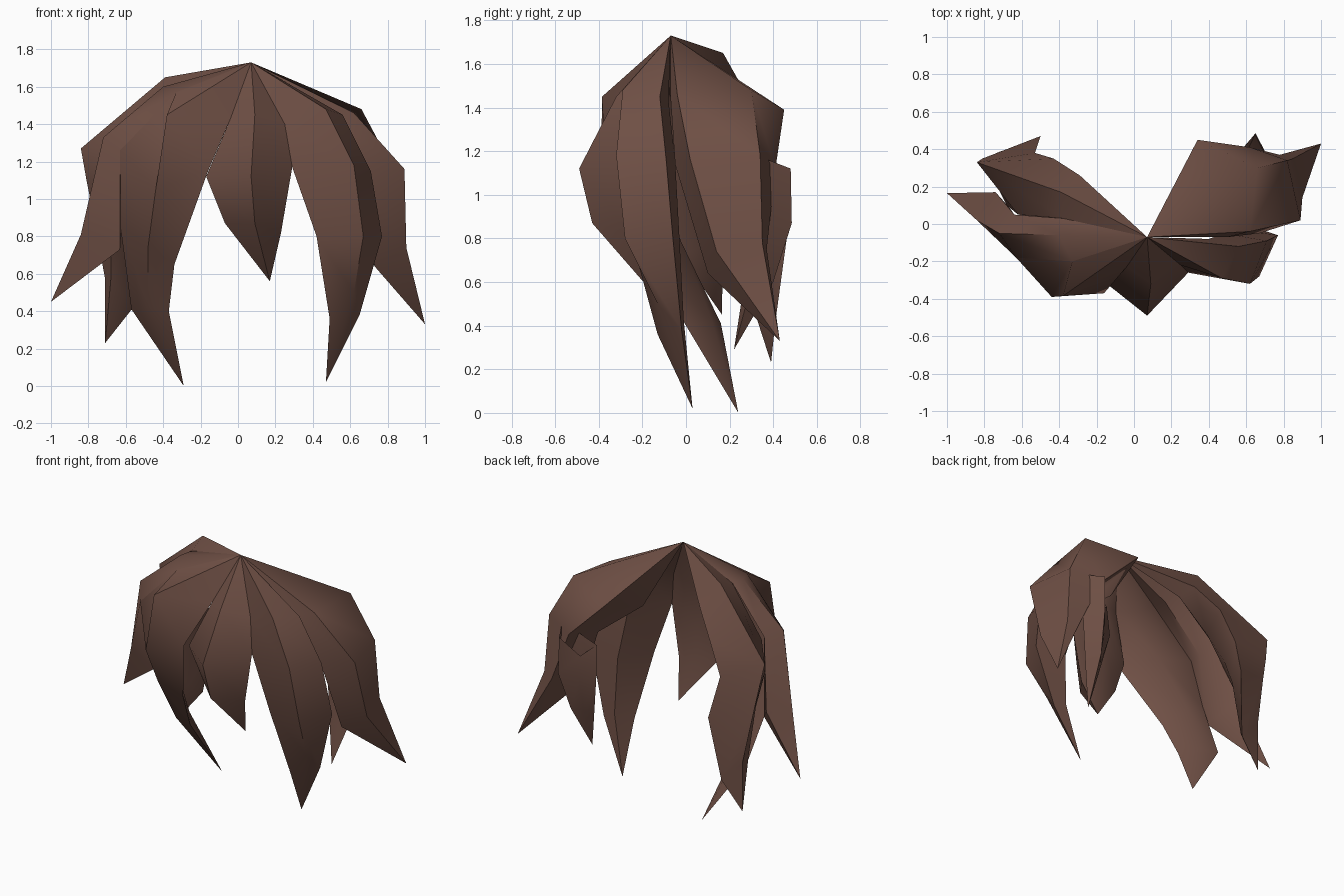
import bpy, bmesh
from mathutils import Vector

brown = bpy.data.materials.new("dark_brown")
brown.diffuse_color = (0.16, 0.08, 0.06, 1)

CROWN = (0.07, -0.07, 1.73)   # all long locks meet here


def lock(name, tip, *rails, root=CROWN):
    """Pointed lock: a faceted tube strung over several rails from root to tip."""
    bm = bmesh.new()
    top = bm.verts.new(Vector(root)) if root else None
    end = bm.verts.new(Vector(tip))
    rails = [[bm.verts.new(Vector(p)) for p in rail] for rail in rails]
    for a, b in zip(rails, rails[1:] + rails[:1]):
        if top:
            bm.faces.new((top, a[0], b[0]))
        for k in range(len(a) - 1):
            bm.faces.new((a[k], a[k + 1], b[k + 1], b[k]))
        bm.faces.new((a[-1], end, b[-1]))
    bmesh.ops.recalc_face_normals(bm, faces=bm.faces)
    mesh = bpy.data.meshes.new(name)
    bm.to_mesh(mesh)
    bm.free()
    mesh.materials.append(brown)
    obj = bpy.data.objects.new(name, mesh)
    bpy.context.collection.objects.link(obj)
    bpy.ops.object.select_all(action='DESELECT')
    obj.select_set(True)
    bpy.context.view_layer.objects.active = obj
    bpy.ops.object.shade_smooth_by_angle(angle=0.8)
    return obj


# In every lock the last rail is the inner side

# Short lock over the forehead
lock("center_lock", (0.17, -0.16, 0.56),
     [(-0.04, -0.23, 1.43), (-0.17, -0.30, 1.12), (-0.07, -0.27, 0.87)],
     [(0.09, -0.32, 1.45), (0.07, -0.49, 1.12), (0.09, -0.43, 0.87)],
     [(0.25, -0.22, 1.40), (0.29, -0.26, 1.17), (0.23, -0.25, 0.82)],
     [(0.10, -0.18, 1.40), (0.06, -0.22, 1.13), (0.08, -0.22, 0.85)])

# Long locks framing the face
lock("front_left_lock", (-0.29, 0.24, 0.0),
     [(-0.33, -0.20, 1.57), (-0.63, -0.18, 1.26), (-0.63, -0.06, 0.86), (-0.57, 0.16, 0.41)],
     [(-0.38, -0.385, 1.45), (-0.44, -0.39, 1.05), (-0.48, -0.20, 0.75), (-0.48, 0.00, 0.42)],
     [(-0.04, -0.23, 1.43), (-0.16, -0.37, 1.15), (-0.34, -0.12, 0.65), (-0.37, 0.00, 0.40)],
     [(-0.18, -0.17, 1.45), (-0.36, -0.17, 1.17), (-0.46, -0.02, 0.78), (-0.46, 0.12, 0.42)])
lock("front_right_lock", (0.47, 0.03, 0.02),
     [(0.25, -0.22, 1.40), (0.29, -0.26, 1.17), (0.42, -0.25, 0.80), (0.49, -0.13, 0.36)],
     [(0.47, -0.29, 1.48), (0.62, -0.32, 1.18), (0.67, -0.28, 0.80), (0.62, -0.13, 0.50)],
     [(0.56, -0.12, 1.45), (0.71, -0.09, 1.15), (0.77, -0.06, 0.80), (0.65, -0.02, 0.38)],
     [(0.40, -0.08, 1.43), (0.48, -0.05, 1.16), (0.55, -0.03, 0.80), (0.56, -0.01, 0.42)])

# Flared side locks
lock("left_side_lock", (-1.0, 0.165, 0.45),
     [(-0.33, -0.20, 1.57), (-0.63, -0.18, 1.26), (-0.63, -0.03, 0.73)],
     [(-0.40, -0.06, 1.60), (-0.72, -0.05, 1.33), (-0.84, 0.02, 0.81)],
     [(-0.38, 0.03, 1.60), (-0.64, 0.05, 1.30), (-0.74, 0.17, 0.85)],
     [(-0.33, -0.08, 1.54), (-0.60, -0.06, 1.24), (-0.66, 0.08, 0.76)])
lock("right_side_lock", (1.0, 0.43, 0.33),
     [(0.50, -0.07, 1.43), (0.67, -0.05, 1.14), (0.73, 0.10, 0.64)],
     [(0.62, -0.04, 1.46), (0.89, 0.02, 1.16), (0.90, 0.14, 0.74)],
     [(0.66, 0.30, 1.48), (0.82, 0.34, 1.18), (0.85, 0.35, 0.78)],
     [(0.34, 0.45, 1.39), (0.62, 0.41, 1.12), (0.78, 0.37, 0.75)],
     [(0.27, 0.09, 1.29), (0.575, 0.15, 1.05), (0.74, 0.22, 0.68)])

# Rear locks
lock("back_left_lock", (-0.71, 0.39, 0.23),
     [(-0.38, 0.03, 1.60), (-0.62, 0.05, 1.28), (-0.68, 0.10, 1.08),
      (-0.68, 0.20, 0.88), (-0.68, 0.28, 0.57)],
     [(-0.39, 0.17, 1.65), (-0.84, 0.33, 1.27), (-0.81, 0.35, 1.10),
      (-0.78, 0.36, 0.95), (-0.71, 0.39, 0.57)],
     [(-0.29, 0.26, 1.49), (-0.43, 0.35, 1.33), (-0.53, 0.38, 1.12),
      (-0.50, 0.47, 0.86), (-0.56, 0.41, 0.42)],
     [(-0.28, 0.12, 1.47), (-0.47, 0.17, 1.24), (-0.57, 0.22, 1.06),
      (-0.57, 0.30, 0.87), (-0.61, 0.34, 0.48)])
lock("back_right_lock", (0.57, 0.22, 0.29),
     [(0.48, 0.30, 1.04), (0.47, 0.32, 0.82), (0.52, 0.27, 0.55)],
     [(0.56, 0.37, 0.97), (0.56, 0.38, 0.82), (0.56, 0.33, 0.57)],
     [(0.645, 0.48, 1.12), (0.65, 0.485, 0.87), (0.61, 0.40, 0.60)],
     [(0.71, 0.35, 1.17), (0.72, 0.35, 0.85), (0.65, 0.29, 0.55)],
     [(0.60, 0.32, 1.10), (0.60, 0.31, 0.84), (0.59, 0.26, 0.55)], root=None)
